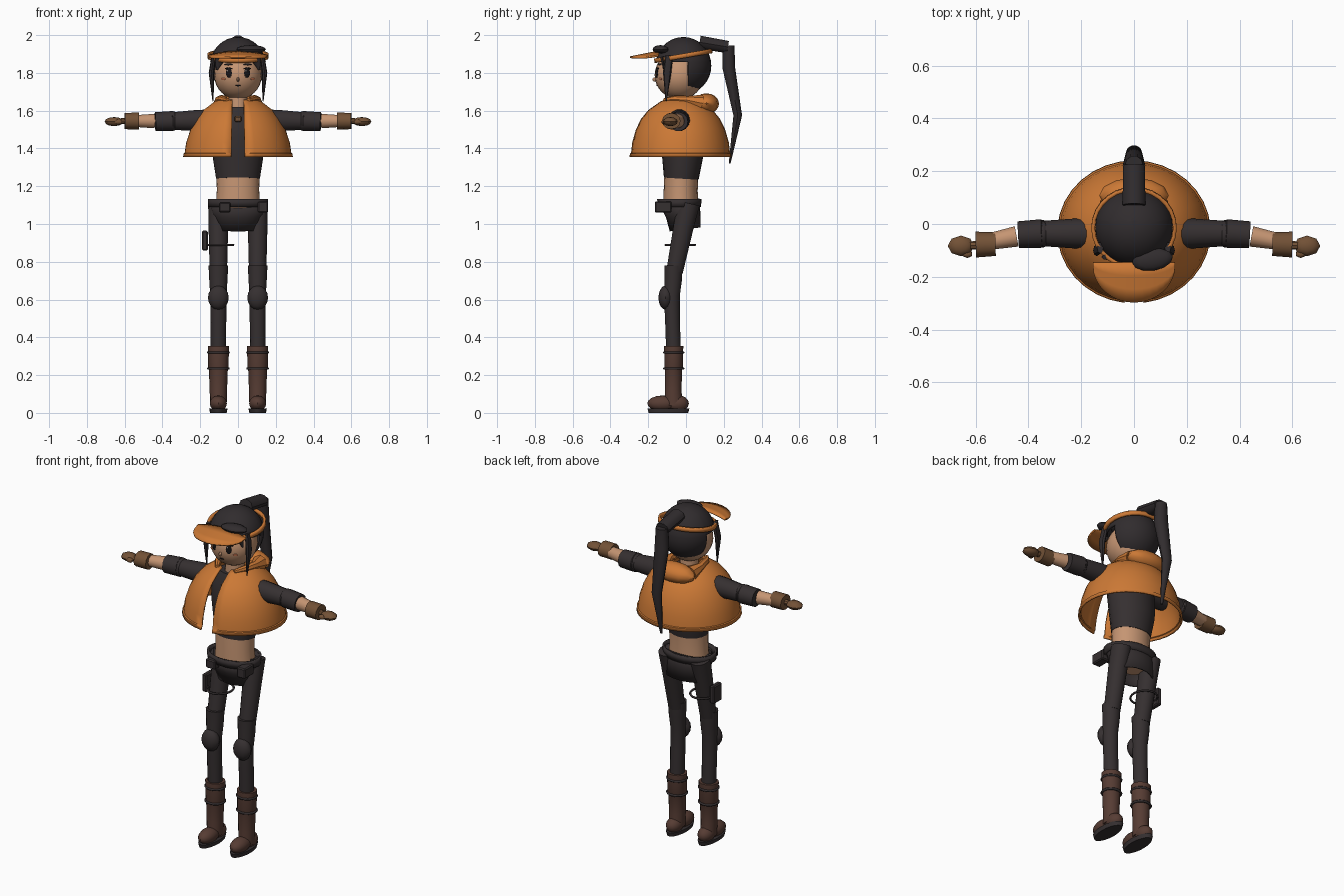
import bpy, bmesh, math
from mathutils import Vector, Matrix

if "Cube" in bpy.data.objects:
    bpy.data.objects.remove(bpy.data.objects["Cube"])


def mat(name, r, g, b):
    m = bpy.data.materials.new(name)
    m.diffuse_color = (r, g, b, 1)
    m.use_nodes = True
    m.node_tree.nodes["Principled BSDF"].inputs["Base Color"].default_value = m.diffuse_color
    return m


ORANGE = mat("orange cloth", 0.60, 0.19, 0.036)
SKIN = mat("skin", 0.56, 0.30, 0.17)
BLACK = mat("charcoal cloth", 0.036, 0.029, 0.030)
HAIR = mat("dark hair", 0.030, 0.025, 0.027)
BOOT = mat("boot leather", 0.095, 0.046, 0.034)
GLOVE = mat("glove leather", 0.17, 0.083, 0.037)
INK = mat("eye black", 0.008, 0.007, 0.008)
WHITE = mat("eye white", 0.75, 0.72, 0.70)
BLUSH = mat("blush", 0.55, 0.17, 0.08)


def finish(name, bm, material, angle=40, thick=0):
    bmesh.ops.recalc_face_normals(bm, faces=bm.faces)
    me = bpy.data.meshes.new(name)
    bm.to_mesh(me)
    bm.free()
    me.materials.append(material)
    for p in me.polygons:
        p.use_smooth = True
    me.set_sharp_from_angle(angle=math.radians(angle))
    ob = bpy.data.objects.new(name, me)
    bpy.context.collection.objects.link(ob)
    if thick:
        mod = ob.modifiers.new("thickness", 'SOLIDIFY')
        mod.thickness, mod.offset = thick, 0
    return ob


def tube(name, pts, material, n=14, caps=True, thick=0):
    """Loft of ellipses; each point is x, y, z, radius[, second radius]."""
    bm = bmesh.new()
    rings = []
    P = [Vector(p[:3]) for p in pts]
    for i, p in enumerate(pts):
        t = (P[min(i + 1, len(P) - 1)] - P[max(i - 1, 0)]).normalized()
        ref = Vector((0, 1, 0)) if abs(t.x) > 0.8 else Vector((1, 0, 0))
        a = (ref - t * ref.dot(t)).normalized()
        b = t.cross(a)
        ra, rb = p[3], p[-1]
        rings.append([bm.verts.new(P[i] + a * ra * math.cos(k * math.tau / n)
                                   + b * rb * math.sin(k * math.tau / n)) for k in range(n)])
    for r, q in zip(rings, rings[1:]):
        for k in range(n):
            bm.faces.new((r[k], r[(k + 1) % n], q[(k + 1) % n], q[k]))
    if caps:
        bm.faces.new(rings[0])
        bm.faces.new(rings[-1])
    return finish(name, bm, material, thick=thick)


def ball(name, c, r, material, u=16, v=10, rot=None):
    bm = bmesh.new()
    bmesh.ops.create_uvsphere(bm, u_segments=u, v_segments=v, radius=1)
    m = Matrix.Translation(c) @ (rot or Matrix()) @ Matrix.Diagonal((*r, 1))
    bmesh.ops.transform(bm, matrix=m, verts=bm.verts)
    return finish(name, bm, material)


def box(name, c, size, material, bevel=0.006):
    bm = bmesh.new()
    bmesh.ops.create_cube(bm, size=1)
    bmesh.ops.transform(bm, matrix=Matrix.Translation(c) @ Matrix.Diagonal((*size, 1)), verts=bm.verts)
    bmesh.ops.bevel(bm, geom=bm.edges[:], offset=bevel, segments=1, affect='EDGES')
    return finish(name, bm, material, 25)


def ring(name, c, rx, ry, r, material, n=24):
    bm = bmesh.new()
    vs = [[bm.verts.new((c[0] + (rx + r * math.cos(j * math.tau / 6)) * math.cos(i * math.tau / n),
                         c[1] + (ry + r * math.cos(j * math.tau / 6)) * math.sin(i * math.tau / n),
                         c[2] + r * math.sin(j * math.tau / 6))) for j in range(6)] for i in range(n)]
    for i in range(n):
        for j in range(6):
            k, m = (i + 1) % n, (j + 1) % 6
            bm.faces.new((vs[i][j], vs[k][j], vs[k][m], vs[i][m]))
    return finish(name, bm, material, 70)


# Head, neck and face details laid on the head surface
HC, HR = Vector((0, -0.035, 1.788)), (0.126, 0.131, 0.128)
ball("head", HC, HR, SKIN, 24, 16)
tube("neck", [(0, -0.03, 1.58, 0.055), (0, -0.03, 1.70, 0.05)], SKIN)


def on_face(name, x, z, rx, rz, material, lift=0.0):
    q = 1 - (x / HR[0]) ** 2 - ((z - HC.z) / HR[2]) ** 2
    turn = Matrix.Rotation(math.atan2(x, 0.12), 4, 'Z')
    ball(name, (x, HC.y - HR[1] * math.sqrt(q) - lift, z), (rx, 0.004, rz), material, 12, 6, turn)


for s in (-1, 1):
    on_face("eye", s * 0.048, 1.80, 0.017, 0.027, INK)
    on_face("eye_glint", s * 0.048 - 0.006, 1.811, 0.004, 0.006, WHITE, 0.003)
    on_face("eyelid", s * 0.050, 1.823, 0.023, 0.005, INK, 0.001)
    on_face("eyebrow", s * 0.050, 1.845, 0.026, 0.005, HAIR)
    on_face("cheek", s * 0.078, 1.768, 0.014, 0.006, BLUSH)
on_face("mouth", 0, 1.733, 0.014, 0.004, INK)
ball("nose", (0, -0.166, 1.765), (0.008, 0.012, 0.011), SKIN, 8, 6)

# Hair shell, cut away around the face
bm = bmesh.new()
bmesh.ops.create_uvsphere(bm, u_segments=24, v_segments=16, radius=1)
bmesh.ops.transform(bm, matrix=Matrix.Translation((0, -0.014, 1.838)) @ Matrix.Diagonal((0.143, 0.142, 0.146, 1)),
                    verts=bm.verts)
for co, no in (((0, 0.01, 0), (0, 1, 0)), ((0, 0, 1.858), (0, 0, 1))):
    bmesh.ops.bisect_plane(bm, geom=bm.verts[:] + bm.edges[:] + bm.faces[:], plane_co=co, plane_no=no)
cut = [f for f in bm.faces if f.calc_center_median().y < 0.01 and f.calc_center_median().z < 1.858]
bmesh.ops.delete(bm, geom=cut, context='FACES')
finish("hair_cap", bm, HAIR, thick=0.012)
ball("swept_fringe", (0.07, -0.135, 1.925), (0.078, 0.042, 0.022), HAIR, 12, 8, Matrix.Rotation(0.15, 4, 'Z'))
for s in (-1, 1):
    tube("side_lock", [(s * 0.128, -0.09, 1.89, 0.012, 0.022), (s * 0.141, -0.10, 1.80, 0.014, 0.022),
                       (s * 0.132, -0.105, 1.65, 0.003)], HAIR, 8)
    tube("fringe_tuft", [(s * 0.095, -0.125, 1.88, 0.03, 0.012), (s * 0.112, -0.115, 1.815, 0.004)], HAIR, 8)
tube("ponytail_base", [(0, 0.072, 1.962, 0.043, 0.037), (0, 0.222, 1.937, 0.042, 0.034)], HAIR, 10)
tube("ponytail", [(0, 0.225, 1.945, 0.034, 0.034), (0, 0.226, 1.83, 0.042, 0.035),
                  (0, 0.274, 1.575, 0.03, 0.024), (0, 0.231, 1.32, 0.008, 0.005)], HAIR, 10)

# Visor: tilted band and arched brim
band = tube("visor_band", [(0, 0, -0.012, 0.155, 0.149), (0, 0, 0.012, 0.155, 0.149)], ORANGE, 28, False, 0.014)
band.location, band.rotation_euler = (0, -0.014, 1.89), (0.17, 0, 0)
bm = bmesh.new()
cols = []
for i in range(17):
    x = -0.155 * math.cos(i * math.pi / 16)
    front = 0.14 * math.sqrt(max(0, 1 - (x / 0.155) ** 2)) + 0.012
    cols.append([bm.verts.new((x, -0.145 - front * j / 3,
                               1.913 - 0.2 * front * j / 3 - 0.022 * (x / 0.155) ** 2)) for j in range(4)])
for a, b in zip(cols, cols[1:]):
    for j in range(3):
        bm.faces.new((a[j], b[j], b[j + 1], a[j + 1]))
finish("visor_brim", bm, ORANGE, thick=0.009)

# Cape: lofted dome with a slit down the front and a raised hem
bm = bmesh.new()
rows = []
for z, rx, ry in ((1.655, 0.085, 0.08), (1.645, 0.12, 0.105), (1.60, 0.18, 0.168), (1.555, 0.217, 0.205),
                  (1.50, 0.247, 0.232), (1.43, 0.27, 0.252), (1.373, 0.279, 0.259),
                  (1.37, 0.285, 0.265), (1.354, 0.286, 0.266)):
    gap = math.asin((0.03 + 0.02 * (1.65 - z)) / rx)
    rows.append([])
    for k in range(33):
        a = gap + (math.tau - 2 * gap) * k / 32
        rows[-1].append(bm.verts.new((rx * math.sin(a), -0.03 - ry * math.cos(a), z)))
for a, b in zip(rows, rows[1:]):
    for k in range(32):
        bm.faces.new((a[k], a[k + 1], b[k + 1], b[k]))
finish("cape", bm, ORANGE, thick=0.01)

# Hood rolled around the back of the neck
hood = []
for i in range(13):
    a = math.radians(-45 + 270 * i / 12)
    back = max(0, math.sin(a))
    r = 0.016 + 0.042 * back ** 1.3
    hood.append((0.088 * math.cos(a), -0.015 + (0.125 if a > 0 else 0.07) * math.sin(a), 1.655 - 0.022 * back, r))
bm_pts = [p for p in hood]
for s in (-1, 1):
    tube("collar_side", [(s * 0.055, -0.115, 1.655, 0.012), (s * 0.088, -0.06, 1.66, 0.02),
                         (s * 0.10, 0.01, 1.655, 0.024), (s * 0.085, 0.08, 1.64, 0.045)], ORANGE, 8)
ball("hood", (0, 0.108, 1.637), (0.132, 0.067, 0.055), ORANGE, 12, 8)

# Torso and waist
tube("shirt", [(0, -0.025, 1.24, 0.116, 0.092), (0, -0.018, 1.35, 0.133, 0.108), (0, -0.025, 1.47, 0.14, 0.112),
               (0, -0.03, 1.56, 0.135, 0.095), (0, -0.03, 1.62, 0.09, 0.07)], BLACK, 20)
box("shirt_clasp", (0, -0.132, 1.555), (0.036, 0.02, 0.032), GLOVE)
tube("waist", [(0, -0.028, 1.10, 0.117, 0.092), (0, -0.028, 1.18, 0.112, 0.09),
               (0, -0.025, 1.245, 0.114, 0.09)], SKIN, 20)

# Shorts, belt and pouches
tube("hips", [(0, -0.01, 1.02, 0.06, 0.05), (0, -0.02, 1.12, 0.11, 0.08)], SKIN)
tube("shorts", [(0, -0.005, 0.972, 0.118, 0.078), (0, -0.015, 1.05, 0.132, 0.088),
                (0, -0.03, 1.11, 0.148, 0.10)], BLACK, 20, False, 0.008)
tube("belt", [(0, -0.035, 1.09, 0.152, 0.108), (0, -0.035, 1.132, 0.154, 0.112)], BLACK, 24, False, 0.012)
box("front_pouch", (-0.07, -0.14, 1.088), (0.062, 0.045, 0.052), BLACK)
box("side_pouch", (0.132, -0.12, 1.09), (0.055, 0.088, 0.06), BLACK)

# Legs, stockings, knee pads and boots
for s in (-1, 1):
    x = s * 0.104
    tube("thigh", [(x, 0.015, 1.11, 0.054, 0.06), (x, -0.012, 0.99, 0.052, 0.055),
                   (x, -0.06, 0.75, 0.046, 0.045)], BLACK)
    tube("stocking", [(x, -0.066, 0.78, 0.052, 0.05), (x, -0.068, 0.70, 0.048, 0.047), (x, -0.075, 0.62, 0.043),
                      (x, -0.072, 0.50, 0.042, 0.04), (x, -0.066, 0.33, 0.04)], BLACK)
    ball("knee_pad", (x, -0.108, 0.61), (0.055, 0.038, 0.064), BLACK, 12, 8)
    tube("boot_shaft", [(x, -0.065, 0.355, 0.056, 0.052), (x, -0.065, 0.24, 0.054, 0.05),
                        (x, -0.066, 0.23, 0.05, 0.047), (x, -0.068, 0.12, 0.046, 0.045),
                        (x, -0.065, 0.04, 0.044, 0.05)], BOOT)
    for z in (0.32, 0.235):
        ring("boot_strap", (x, -0.065, z), 0.054, 0.05, 0.007, BLACK, 16)
    ball("boot_toe", (x, -0.125, 0.05), (0.046, 0.08, 0.042), BOOT, 14, 8)
    ball("boot_heel", (x, -0.045, 0.05), (0.044, 0.06, 0.045), BOOT, 14, 8)
    tube("boot_sole", [(x, -0.093, 0.0, 0.044, 0.106), (x, -0.093, 0.024, 0.049, 0.113)], BLACK, 18)

# Thigh strap with holster pouch
ring("thigh_strap", (-0.095, -0.03, 0.89), 0.07, 0.078, 0.006, BLACK)
box("thigh_pouch", (-0.175, -0.03, 0.912), (0.03, 0.075, 0.105), BLACK)

# Arms, gloves and hands
Z = 1.545
for s in (-1, 1):
    tube("sleeve", [(s * 0.09, -0.035, Z + 0.005, 0.06), (s * 0.22, -0.036, Z + 0.003, 0.057),
                    (s * 0.345, -0.036, Z, 0.048), (s * 0.35, -0.036, Z, 0.054),
                    (s * 0.438, -0.041, Z - 0.003, 0.051)], BLACK)
    ball("elbow_fold", (s * 0.345, -0.037, Z), (0.03, 0.053, 0.053), BLACK, 12, 8)
    tube("forearm", [(s * 0.445, -0.047, Z, 0.039), (s * 0.54, -0.065, Z, 0.032)], SKIN)
    tube("glove_cuff", [(s * 0.525, -0.076, Z, 0.045), (s * 0.60, -0.078, Z, 0.049, 0.043)], GLOVE, 12)
    tube("wrist", [(s * 0.59, -0.08, Z, 0.016), (s * 0.62, -0.082, Z, 0.016)], GLOVE, 8)
    ball("hand", (s * 0.656, -0.083, Z - 0.003), (0.05, 0.039, 0.024), GLOVE, 8, 6)
    ball("thumb", (s * 0.632, -0.114, Z - 0.005), (0.022, 0.016, 0.014), GLOVE, 6, 5)
